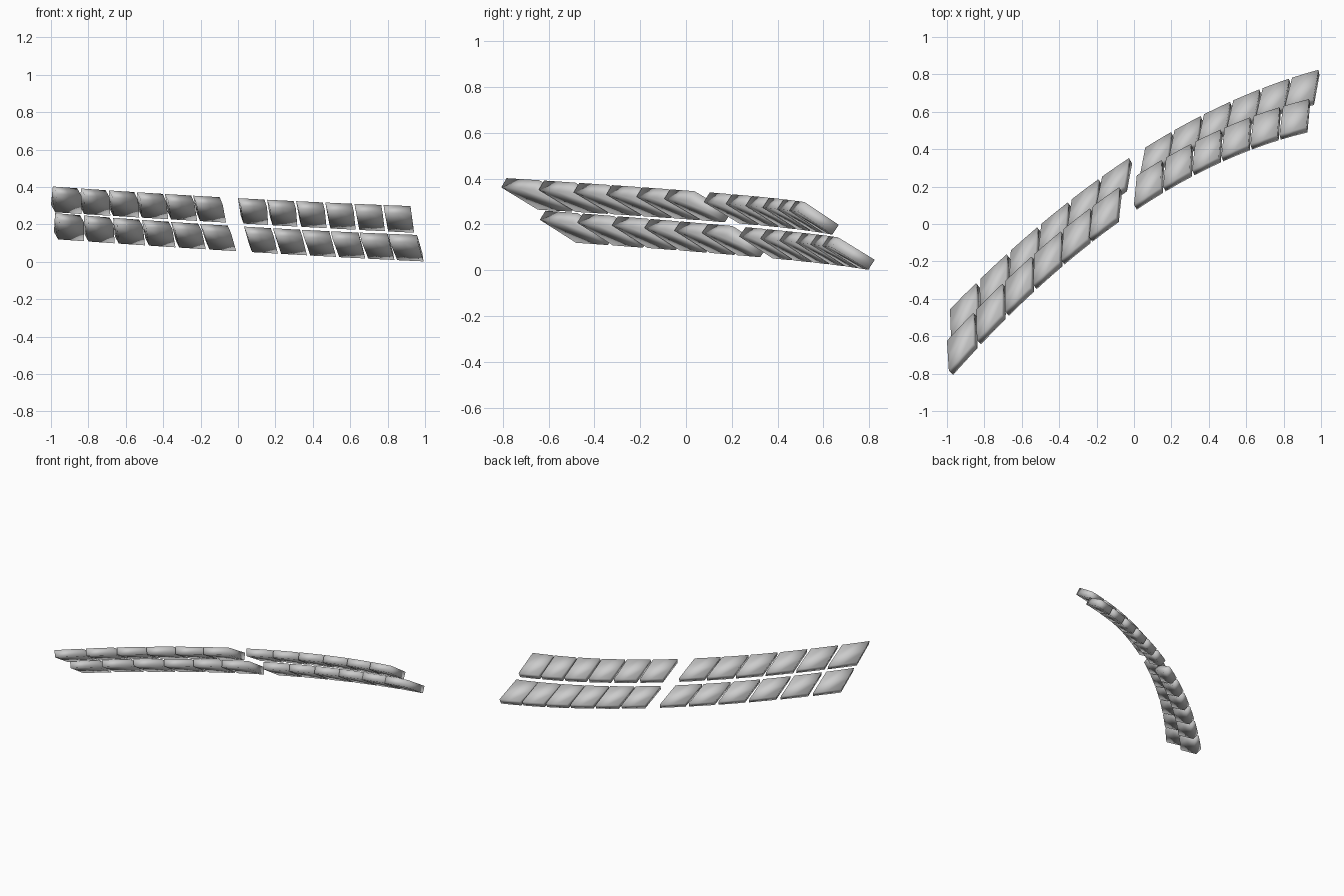
import bpy

cube = bpy.data.objects.get("Cube")
if cube:
    bpy.data.objects.remove(cube, do_unlink=True)

# One pale grey for every tile
grey = bpy.data.materials.new("pale_grey")
grey.use_nodes = True
grey.diffuse_color = (0.6, 0.6, 0.6, 1)
grey.node_tree.nodes["Principled BSDF"].inputs["Base Color"].default_value = (0.6, 0.6, 0.6, 1)

TILES = 6
THICKNESS = 0.052


def mix(a, b, t):
    return a + (b - a) * t


def on_edge(curve, x):
    """Point of a row edge: y and z are quadratics in x."""
    y, z = (c[0] + c[1] * x + c[2] * x * x for c in curve)
    return (x, y, z)


def make_tile(name, top, bottom, top_span, bottom_span):
    """Slanted, slightly curved tile between the two edges of its row."""
    verts = []
    for j in range(3):
        for i in range(3):
            a = on_edge(top, mix(*top_span, i / 2))
            b = on_edge(bottom, mix(*bottom_span, i / 2))
            verts.append([mix(p, q, j / 2) for p, q in zip(a, b)])
    faces = [(k, k + 1, k + 4, k + 3) for k in (0, 1, 3, 4)]
    mesh = bpy.data.meshes.new(name)
    mesh.from_pydata(verts, [], faces)
    mesh.materials.append(grey)
    mesh.shade_smooth()
    tile = bpy.data.objects.new(name, mesh)
    bpy.context.collection.objects.link(tile)
    solid = tile.modifiers.new("thickness", "SOLIDIFY")
    solid.thickness = THICKNESS
    solid.offset = -1


# Each row: edge curves (y, z), then per group the x of the
# first and last tile on the top edge and on the bottom edge
rows = {
    "upper": dict(
        top=((0.104, 0.665, -0.234), (0.34, -0.054, 0.009)),
        bottom=((0.25, 0.653, -0.221), (0.247, -0.055, 0.003)),
        right=(((-0.99, -0.86), (-0.24, -0.098)), ((-1.0, -0.86), (-0.22, -0.08))),
        left=(((0.0, 0.141), (0.778, 0.922)), ((0.015, 0.147), (0.797, 0.936))),
    ),
    "lower": dict(
        top=((0.24, 0.656, -0.222), (0.19, -0.06, 0.012)),
        bottom=((0.37, 0.65, -0.192), (0.095, -0.058, 0.008)),
        right=(((-0.978, -0.845), (-0.203, -0.055)), ((-0.984, -0.845), (-0.17, -0.027))),
        left=(((0.032, 0.175), (0.805, 0.957)), ((0.06, 0.198), (0.845, 0.986))),
    ),
}

# Two rows, each with a right and a left group of tiles
for row, spec in rows.items():
    for side in ("right", "left"):
        for n in range(TILES):
            t = n / (TILES - 1)
            spans = [[mix(a, b, t) for a, b in zip(first, last)]
                     for first, last in spec[side]]
            make_tile(f"{row}_{side}_tile_{n + 1}", spec["top"], spec["bottom"], *spans)
